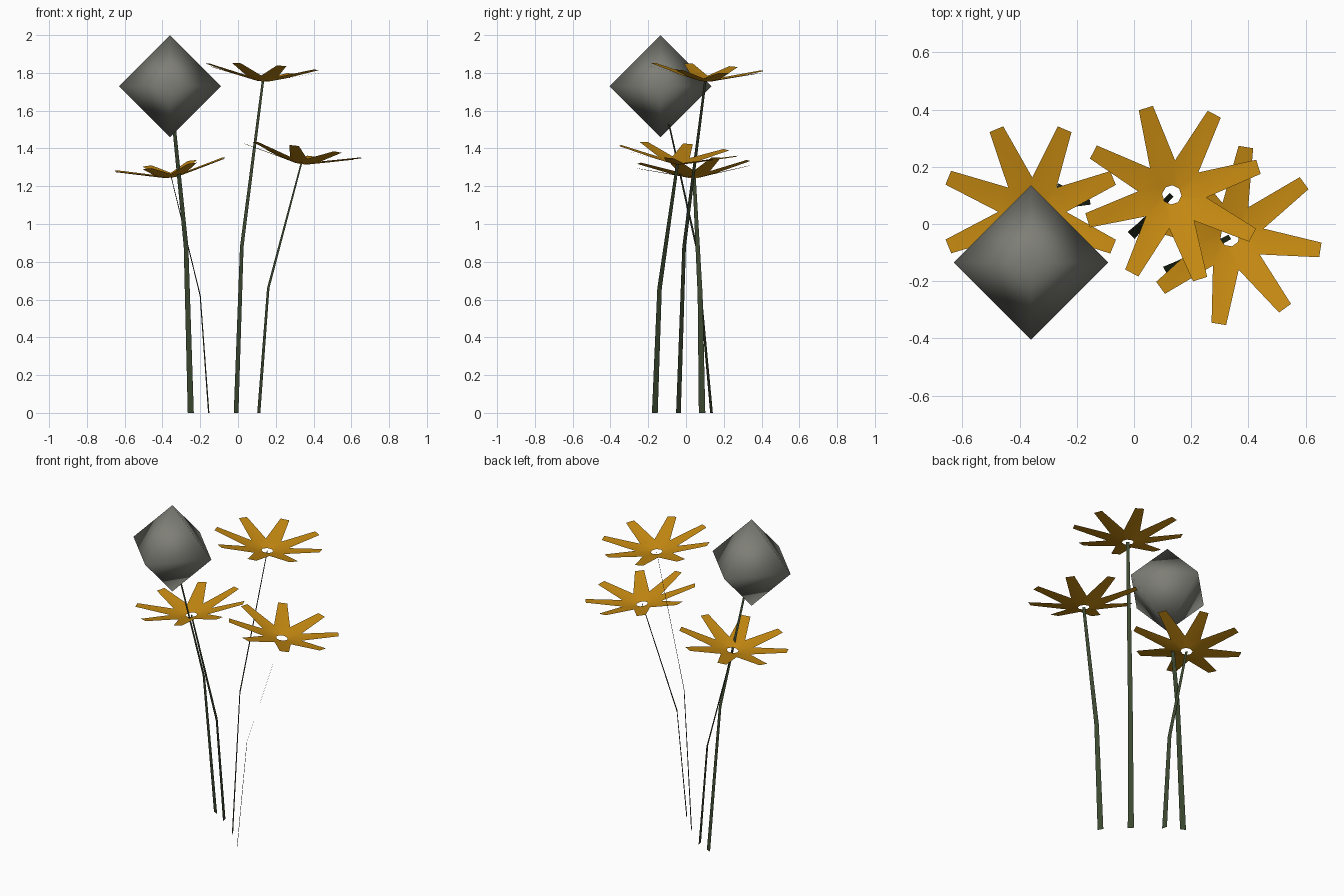
import bpy, bmesh, math
from mathutils import Vector

cube = bpy.data.objects.get("Cube")
if cube:
    bpy.data.objects.remove(cube, do_unlink=True)


def material(name, rgb, rough=0.8):
    m = bpy.data.materials.new(name)
    m.use_nodes = True
    m.diffuse_color = (*rgb, 1)
    shader = m.node_tree.nodes["Principled BSDF"]
    shader.inputs["Base Color"].default_value = (*rgb, 1)
    shader.inputs["Roughness"].default_value = rough
    return m


YELLOW = material("golden yellow", (0.58, 0.26, 0.006))
GREEN = material("dark stem green", (0.045, 0.065, 0.03))
GREY = material("warm grey", (0.21, 0.21, 0.185))


def finish(bm, name, mat, smooth=False):
    mesh = bpy.data.meshes.new(name)
    bm.to_mesh(mesh)
    bm.free()
    mesh.materials.append(mat)
    for p in mesh.polygons:
        p.use_smooth = smooth
    ob = bpy.data.objects.new(name, mesh)
    bpy.context.collection.objects.link(ob)
    return ob


def stem(name, points):
    """Flat tapering ribbon, its broad side facing the way the stem leans."""
    bm = bmesh.new()
    lean = points[2] - points[1]
    side = Vector((lean.y, -lean.x, 0)).normalized()
    rows = []
    for p, width in zip(points, (0.035, 0.027, 0.018)):
        rows.append([bm.verts.new(p + side * width / 2 * s) for s in (-1, 1)])
    for a, b in zip(rows, rows[1:]):
        bm.faces.new((a[0], a[1], b[1], b[0]))
    return finish(bm, name, GREEN)


def flower(name, centre, axis, turn, petals=8):
    """Shallow open cone of tapering petals around an open centre."""
    bm = bmesh.new()
    step = math.tau / petals
    hole, valley, tip, rise, tip_half = 0.034, 0.12, 0.314, 0.068, 0.026

    def vert(r, angle, shift=0.0):
        c, s = math.cos(angle), math.sin(angle)
        z = rise * (r - hole) / (tip - hole)
        return bm.verts.new((r * c - shift * s, r * s + shift * c, z))

    inner = [vert(hole, turn + (i - 0.5) * step) for i in range(petals)]
    outer = [vert(valley, turn + (i - 0.5) * step) for i in range(petals)]
    for i in range(petals):
        j = (i + 1) % petals
        ends = [vert(tip, turn + i * step, s * tip_half) for s in (-1, 1)]
        bm.faces.new((inner[i], outer[i], outer[j], inner[j]))
        bm.faces.new((outer[i], ends[0], ends[1], outer[j]))
    ob = finish(bm, name, YELLOW, smooth=True)
    ob.rotation_mode = 'QUATERNION'
    ob.rotation_quaternion = Vector((0, 0, 1)).rotation_difference(axis)
    ob.location = centre
    return ob


# Three open flowers: name, stem foot, bend and top, petal turn in degrees
FLOWERS = [
    ("tall", (-0.01, -0.04, 0), (0.02, -0.01, 0.88), (0.132, 0.102, 1.757), 17.5),
    ("right_side", (0.11, -0.165, 0), (0.16, -0.14, 0.66), (0.335, -0.045, 1.32), -9),
    ("short", (-0.155, 0.085, 0), (-0.2, 0.075, 0.62), (-0.353, 0.043, 1.247), 22.5),
]
for name, *points, turn in FLOWERS:
    points = [Vector(p) for p in points]
    stem(name + "_stem", points)
    d = points[2] - points[1]
    axis = Vector((d.x / 2, d.y / 2, d.z))
    flower(name + "_flower", points[2], axis, math.radians(turn))

# Closed bud: smooth-shaded octahedron on its own stem
bud_centre = Vector((-0.36, -0.135, 1.73))
stem("bud_stem", [Vector((-0.25, 0.135, 0)), Vector((-0.275, 0.055, 0.88)), bud_centre])
bm = bmesh.new()
for i in range(3):
    for s in (-1, 1):
        v = Vector((0, 0, 0))
        v[i] = 0.27 * s
        bm.verts.new(v)
bmesh.ops.convex_hull(bm, input=bm.verts)
bmesh.ops.recalc_face_normals(bm, faces=bm.faces)
finish(bm, "bud", GREY, smooth=True).location = bud_centre
